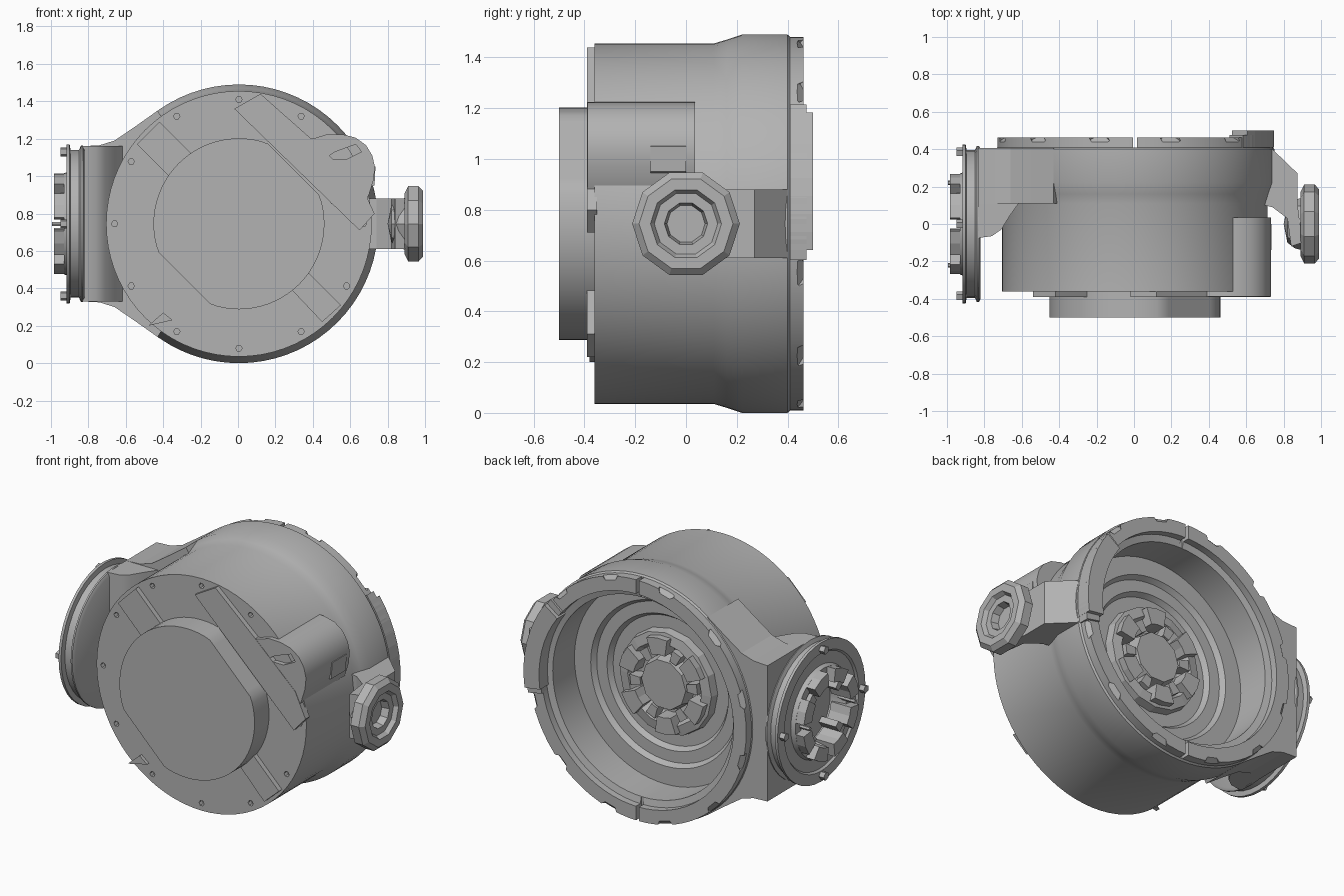
import bpy, bmesh, math
from mathutils import Matrix, Vector

if "Cube" in bpy.data.objects:
    bpy.data.objects.remove(bpy.data.objects["Cube"], do_unlink=True)

CX, CZ = 0.005, 0.745   # main axis

metal = bpy.data.materials.new("grey_metal")
metal.use_nodes = True
metal.diffuse_color = (0.45, 0.45, 0.45, 1)
metal.node_tree.nodes["Principled BSDF"].inputs["Base Color"].default_value = (0.45, 0.45, 0.45, 1)


def finish(name, bm, smooth=True):
    bmesh.ops.remove_doubles(bm, verts=bm.verts, dist=0.0001)
    bmesh.ops.recalc_face_normals(bm, faces=bm.faces)
    mesh = bpy.data.meshes.new(name)
    bm.to_mesh(mesh)
    bm.free()
    mesh.materials.append(metal)
    ob = bpy.data.objects.new(name, mesh)
    bpy.context.collection.objects.link(ob)
    if smooth:
        bpy.ops.object.select_all(action='DESELECT')
        ob.select_set(True)
        bpy.context.view_layer.objects.active = ob
        bpy.ops.object.shade_smooth_by_angle(angle=math.radians(30))
    return ob


def place(axis, a, b, h):
    return {'x': (h, a, b), 'y': (a, h, b), 'z': (a, b, h)}[axis]


def lathe(name, axis, profile, segs, smooth=True, c=(CX, CZ)):
    """Spin (radius, height) points about an axis through c."""
    bm = bmesh.new()
    rings = []
    for r, h in profile:
        r = max(r, 0.00001)
        rings.append([bm.verts.new(place(axis, c[0] + r * math.cos(t), c[1] + r * math.sin(t), h))
                      for t in (math.tau * i / segs for i in range(segs))])
    for p, q in zip(rings, rings[1:]):
        for i in range(segs):
            j = (i + 1) % segs
            bm.faces.new((p[i], p[j], q[j], q[i]))
    return finish(name, bm, smooth)


def prism(name, axis, polys, lo, hi, smooth=False):
    """Extrude one or more outlines between two heights."""
    bm = bmesh.new()
    for poly in polys:
        ends = [[bm.verts.new(place(axis, a, b, h)) for a, b in poly] for h in (lo, hi)]
        for e in ends:
            bm.faces.new(e)
        for i in range(len(poly)):
            j = (i + 1) % len(poly)
            bm.faces.new((ends[0][i], ends[0][j], ends[1][j], ends[1][i]))
    return finish(name, bm, smooth)


def arc(r, a0, a1, n, c=(CX, CZ)):
    return [(c[0] + r * math.cos(math.radians(a0 + (a1 - a0) * i / n)),
             c[1] + r * math.sin(math.radians(a0 + (a1 - a0) * i / n))) for i in range(n + 1)]


def sector(r0, r1, a0, a1, n=2, c=(CX, CZ)):
    return arc(r1, a0, a1, n, c) + arc(r0, a1, a0, n, c)


def cut(ob, cutter):
    cutter.hide_render = True
    mod = ob.modifiers.new("cut", 'BOOLEAN')
    mod.operation, mod.object, mod.solver = 'DIFFERENCE', cutter, 'EXACT'
    bpy.context.view_layer.objects.active = ob
    bpy.ops.object.modifier_apply(modifier=mod.name)
    bpy.data.objects.remove(cutter, do_unlink=True)


# Main drum with open, stepped rear cavity
drum = lathe("drum_housing", 'y', [
    (0, -.36), (.71, -.36), (.71, .11), (.725, .16), (.745, .22), (.745, .4), (.736, .41), (.736, .462),
    (.65, .462), (.65, .42), (.61, .41), (.61, .2), (.5, .2), (.48, .17), (.41, .17), (.39, .14), (0, .14)], 72)

# Rim slots and chipped notches
bm = bmesh.new()
for s in (-1, 1):
    bmesh.ops.create_cube(bm, size=1, matrix=Matrix.Translation((CX, .46, CZ + s * .7))
                          @ Matrix.Diagonal((.02, .1, .2, 1)))
for i in range(12):
    t = math.radians(15 + 30 * i)
    m = Matrix.Translation((CX + .755 * math.cos(t), .475, CZ + .755 * math.sin(t)))
    m = m @ Matrix.Rotation(-t, 4, 'Y') @ Matrix.Rotation(.8, 4, 'Z') @ Matrix.Rotation(.7, 4, 'X')
    bmesh.ops.create_cube(bm, size=.08, matrix=m)
cut(drum, finish("rim_cutter", bm, False))

# Bolt holes round the front face
cut(drum, prism("bolt_cutter", 'y', [
    arc(.017, 0, 300, 5, (CX + .665 * math.cos(t), CZ + .665 * math.sin(t)))
    for t in (math.radians(30 * i) for i in range(12)) if abs(t - math.pi / 6) > .1], -.4, -.33))

# Rear lug on the rim
prism("rear_lug", 'y', [sector(.64, .745, -8, 36, 8)], .41, .5)
prism("rear_lug_step", 'y', [sector(.65, .745, -11, 39, 8)], .41, .475)

# Hub inside the cavity
lathe("hub_ring", 'y', [(.32, .13), (.31, .19), (.25, .2), (.23, .16), (.2, .14)], 16, False)
prism("hub_teeth", 'y', [sector(.19, .29, a, a + 28) for a in range(10, 370, 60)], .14, .235)
prism("hub_small_teeth", 'y', [sector(.16, .23, a, a + 16, 1) for a in range(45, 405, 60)], .14, .21)
lathe("hub_centre", 'y', [(.17, .13), (.15, .21), (0, .21)], 10, False)

# Front cover: round with two diagonal flats
outline = []
for x, z in arc(.457, 0, 355, 71):
    d = ((x - CX) + (z - CZ)) / math.sqrt(2)
    over = (abs(d) - .412) / math.sqrt(2) if abs(d) > .412 else 0
    over = math.copysign(over, d)
    outline.append((x - over, z - over))
prism("front_cover", 'y', [outline], -.5, -.355, True)

# Raised ribs on the front face
prism("front_ribs", 'y', [
    [(-.54, 1.17), (-.42, 1.29), (-.23, 1.1), (-.35, .98)],
    [(.55, .31), (.45, .22), (.27, .41), (.36, .5)],
    [(-.02, 1.36), (.65, .71), (.73, .8), (.66, .95), (.38, 1.21), (.12, 1.44)]], -.39, -.35)
prism("front_chip", 'y', [[(-.48, .2), (-.35, .23), (-.4, .27)]], -.38, -.35)

# Side boss with a pocket
boss = prism("cable_boss", 'y', [[
    (.28, 1.21), (.4, 1.2), (.48, 1.225), (.56, 1.223), (.63, 1.205), (.685, 1.165), (.718, 1.11), (.732, 1.05),
    (.725, .98), (.7, .9), (.68, .86), (.5, .85), (.4, 1.0)]], -.388, .035, True)
cut(boss, prism("pocket_cutter", 'y', [[(.46, 1.09), (.52, 1.13), (.63, 1.17), (.66, 1.13), (.58, 1.09)]], -.45, -.25))
prism("boss_flap", 'y', [[(.66, .93), (.73, .95), (.735, 1.05), (.66, 1.08)]], -.14, .0)

# Right arm and hexagonal port
prism("port_arm", 'z', [[
    (.66, .405), (.74, .4), (.875, .27), (.875, .1), (.9, -.1), (.84, -.12), (.82, .03),
    (.74, .09), (.66, .11)]], CZ - .135, CZ + .135)
lathe("port_neck", 'x', [(.0, .8), (.1, .82), (.13, .86), (.14, .9), (0, .9)], 8, False, (0, CZ))
lathe("port_nut", 'x', [
    (0, .89), (.17, .89), (.212, .91), (.212, .965), (.185, .99), (.14, .99), (.125, .965), (.085, .965),
    (.075, .92), (0, .92)], 10, False, (0, CZ))

# Left neck blending into the drum
prism("flange_neck", 'z', [[
    (-.835, .405), (-.835, -.075), (-.76, -.065), (-.71, -.03), (-.66, .05), (-.61, .12), (-.61, .19),
    (-.66, .2), (-.66, .405)]], CZ - .415, CZ + .415, True)
tangent = [(-.43, .605), (-.55, .52), (-.66, .445), (-.74, .42), (-.83, .415)]
prism("flange_web", 'y', [
    [(x, CZ + z) for x, z in tangent] + [(x, CZ - z) for x, z in reversed(tangent)]
    + arc(.68, 234, 126, 24)], .11, .405)

# Left flange with a recessed socket
lathe("side_flange", 'x', [
    (0, -.82), (.4, -.82), (.418, -.83), (.418, -.84), (.395, -.85), (.395, -.895), (.425, -.9), (.425, -.917),
    (.36, -.917), (.35, -.905), (.28, -.905), (.27, -.93), (.22, -.93), (.2, -.835), (0, -.835)], 40, True, (0, CZ))
prism("socket_teeth", 'x', [sector(.19, .27, a, a + 30, 2, (0, CZ)) for a in range(8, 368, 45)], -.985, -.85)
prism("socket_inner_teeth", 'x', [sector(.15, .21, a, a + 14, 1, (0, CZ)) for a in range(38, 398, 90)], -.95, -.83)
prism("socket_pins", 'x', [arc(.012, 0, 300, 5, (y, CZ)) for y in (-.22, .22)], -.995, -.85)
prism("flange_screws", 'x', [
    arc(.025, 0, 288, 4, (.385 * math.cos(t), CZ + .385 * math.sin(t)))
    for t in (math.pi / 2 * i for i in range(4))], -.95, -.9)
